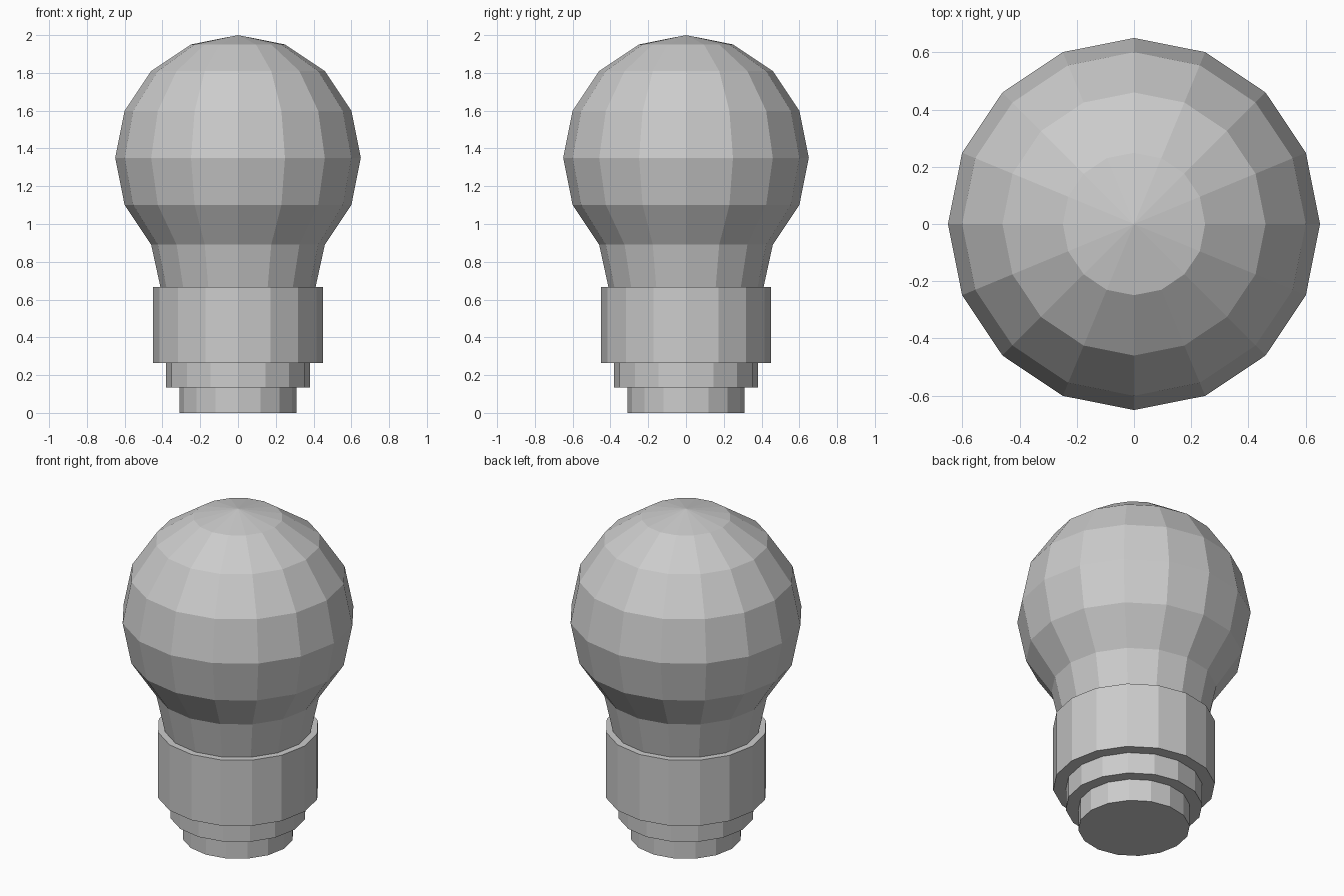
import bpy, bmesh, math

SIDES = 16

cube = bpy.data.objects.get("Cube")
if cube:
    bpy.data.objects.remove(cube, do_unlink=True)

grey = bpy.data.materials.new("plain_grey")
grey.use_nodes = True
grey.diffuse_color = (0.6, 0.6, 0.6, 1)
grey.node_tree.nodes["Principled BSDF"].inputs["Base Color"].default_value = (0.6, 0.6, 0.6, 1)


def lathe(name, profile):
    """Turn (radius, height) points, bottom to top, into a faceted closed solid."""
    bm = bmesh.new()
    rings = []
    for radius, z in profile:
        if radius == 0:
            rings.append([bm.verts.new((0, 0, z))])
        else:
            turns = [math.tau * i / SIDES for i in range(SIDES)]
            rings.append([bm.verts.new((radius * math.cos(a), radius * math.sin(a), z)) for a in turns])
    for low, high in zip(rings, rings[1:]):
        for i in range(SIDES):
            j = (i + 1) % SIDES
            if len(high) == 1:
                bm.faces.new((low[i], low[j], high[0]))
            else:
                bm.faces.new((low[i], low[j], high[j], high[i]))
    bm.faces.new(rings[0][::-1])
    if len(rings[-1]) > 1:
        bm.faces.new(rings[-1])
    mesh = bpy.data.meshes.new(name)
    bm.to_mesh(mesh)
    bm.free()
    mesh.materials.append(grey)
    obj = bpy.data.objects.new(name, mesh)
    bpy.context.collection.objects.link(obj)
    return obj


# Glass: a tapered neck that flows into a faceted globe
RADIUS, CENTRE = 0.65, 1.35
globe = []
for step in range(-2, 4):
    angle = step * math.pi / 8
    globe.append((RADIUS * math.cos(angle), CENTRE + RADIUS * math.sin(angle)))
lathe("glass_bulb", [(0.405, 0.64)] + globe + [(0, CENTRE + RADIUS)])

# Stepped base: wide collar, middle ring and end cap
for name, radius, bottom, top in (
    ("base_collar", 0.45, 0.265, 0.667),
    ("base_ring", 0.38, 0.135, 0.265),
    ("base_end_cap", 0.31, 0, 0.135),
):
    lathe(name, [(radius, bottom), (radius, top)])
